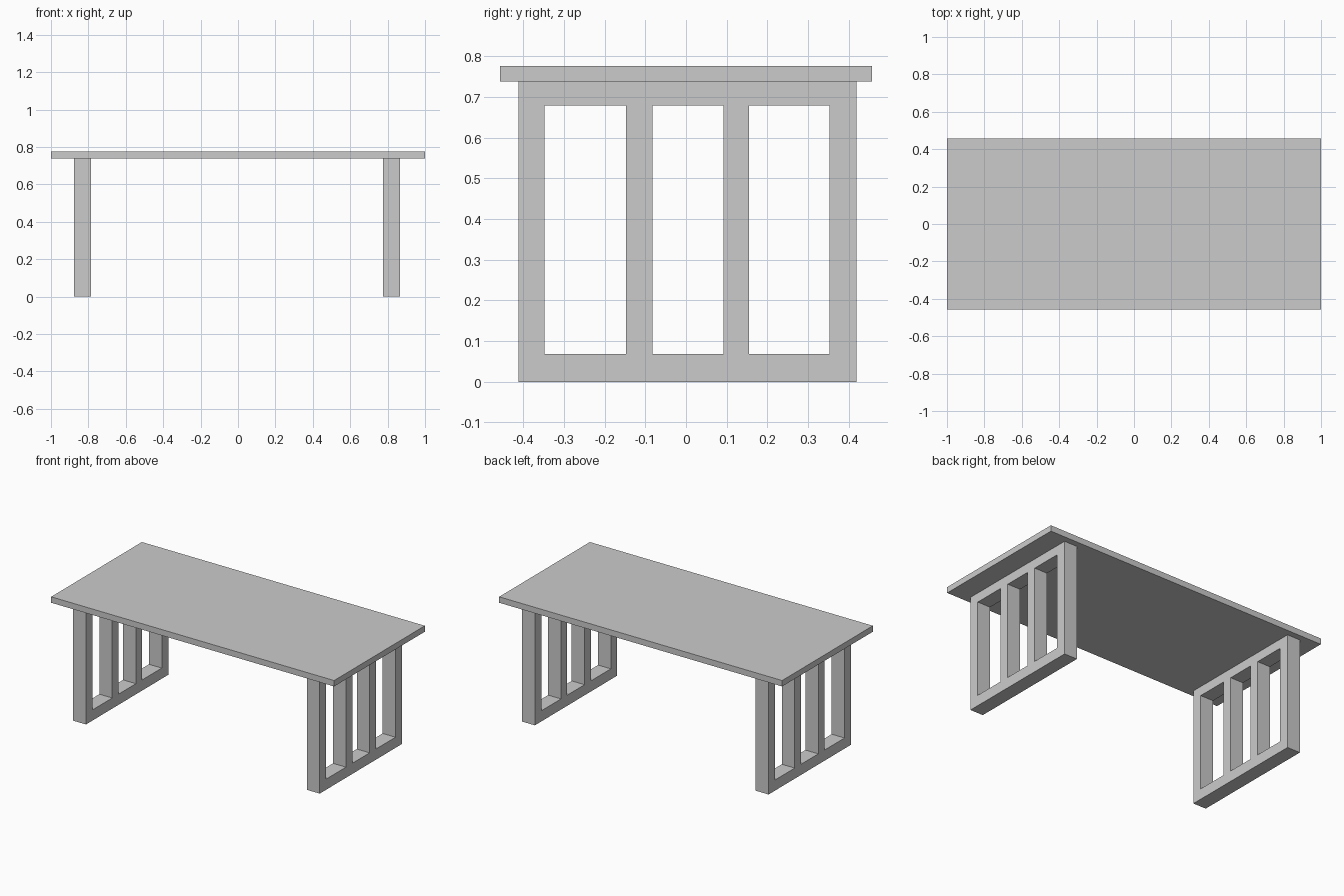
import bpy, bmesh

if "Cube" in bpy.data.objects:
    bpy.data.objects.remove(bpy.data.objects["Cube"])

LEG_DEPTH = 0.091                      # frame thickness along x
Z_IN0, Z_IN1, Z_FRAME, Z_TOP = 0.068, 0.679, 0.738, 0.776


def make_object(name, bm):
    bmesh.ops.recalc_face_normals(bm, faces=bm.faces)
    mesh = bpy.data.meshes.new(name)
    bm.to_mesh(mesh)
    bm.free()
    obj = bpy.data.objects.new(name, mesh)
    bpy.context.collection.objects.link(obj)
    return obj


def box(name, x, y, z):
    """Box from (min, max) ranges."""
    bm = bmesh.new()
    bmesh.ops.create_cube(bm, size=1)
    for v in bm.verts:
        v.co = [r[0] if c < 0 else r[1] for c, r in zip(v.co, (x, y, z))]
    return make_object(name, bm)


def ring(name, x, outer, inner):
    """Rectangular frame in the yz plane, extruded along x."""
    def corners(r):
        (y0, y1), (z0, z1) = r
        return [(y0, z0), (y1, z0), (y1, z1), (y0, z1)]

    bm = bmesh.new()
    o, i = ([[bm.verts.new((px, *c)) for c in corners(r)] for px in x]
            for r in (outer, inner))
    for a in range(4):
        b = (a + 1) % 4
        for k in range(2):                                   # side faces
            bm.faces.new((o[k][a], o[k][b], i[k][b], i[k][a]))
        for loop in (o, i):                                  # rims
            bm.faces.new((loop[0][a], loop[0][b], loop[1][b], loop[1][a]))
    return make_object(name, bm)


# Table top
box("table_top", (-1, 1), (-0.458, 0.458), (Z_FRAME, Z_TOP))

# Open leg frames with two upright slats each
for side, x0 in (("left", -0.877), ("right", 0.775)):
    x = (x0, x0 + LEG_DEPTH)
    ring(f"{side}_leg_frame", x,
         ((-0.412, 0.419), (0, Z_FRAME)),
         ((-0.348, 0.353), (Z_IN0, Z_IN1)))
    for place, y in (("front", (-0.147, -0.083)), ("back", (0.092, 0.155))):
        box(f"{side}_{place}_slat", x, y, (Z_IN0, Z_IN1))
